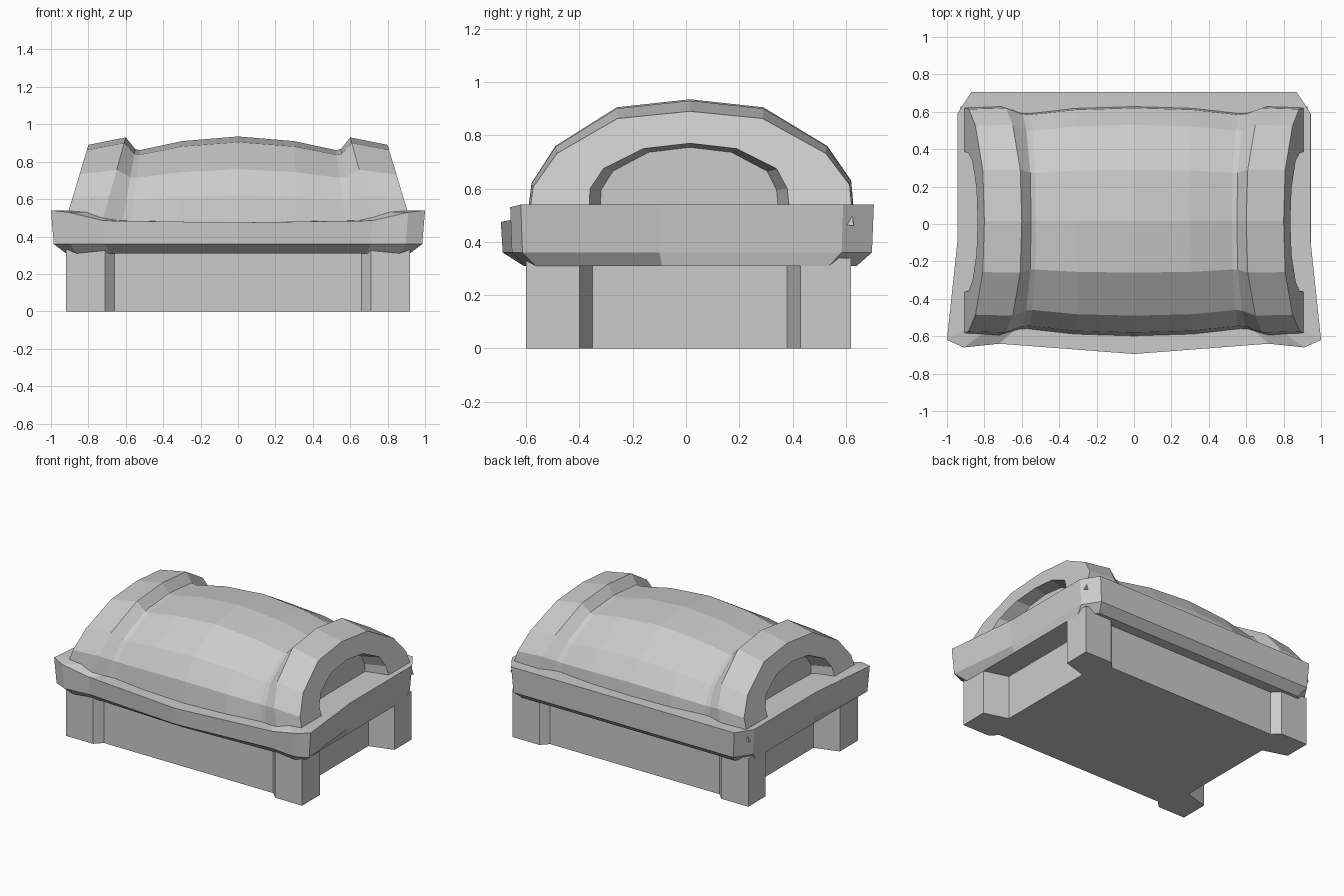
import bpy
import bmesh

cube = bpy.data.objects.get("Cube")
if cube:
    bpy.data.objects.remove(cube, do_unlink=True)

stone = bpy.data.materials.new("grey stone")
stone.use_nodes = True
GREY = (0.6, 0.6, 0.6, 1)
stone.diffuse_color = GREY
stone.node_tree.nodes["Principled BSDF"].inputs["Base Color"].default_value = GREY


def loft(name, rings, closed):
    """Skin matching rings of points and cap both ends."""
    bm = bmesh.new()
    rows = [[bm.verts.new(p) for p in ring] for ring in rings]
    n = len(rows[0])
    for a, b in zip(rows, rows[1:]):
        for i in range(n if closed else n - 1):
            j = (i + 1) % n
            bm.faces.new((a[i], a[j], b[j], b[i]))
    bm.faces.new(rows[0])
    bm.faces.new(rows[-1])
    if not closed:
        # close the hidden underside between the ends of the profiles
        bm.faces.new([r[0] for r in rows] + [r[-1] for r in reversed(rows)])
    bmesh.ops.recalc_face_normals(bm, faces=bm.faces)
    mesh = bpy.data.meshes.new(name)
    bm.to_mesh(mesh)
    bm.free()
    mesh.materials.append(stone)
    obj = bpy.data.objects.new(name, mesh)
    bpy.context.collection.objects.link(obj)
    return obj


def mirrored(half):
    """Complete a right-hand outline with its mirror image across x = 0."""
    return half + [(-p[0], *p[1:]) for p in reversed(half) if abs(p[0]) > 0.001]


# Base: block with four corner posts and recessed panels between them
plan = mirrored([(0.66, -0.55), (0.71, -0.6), (0.92, -0.6), (0.92, -0.4),
                 (0.75, -0.35), (0.75, 0.38), (0.92, 0.43), (0.92, 0.62),
                 (0.71, 0.62), (0.66, 0.57)])
loft("base_with_corner_posts",
     [[(x, y, z) for x, y in plan] for z in (0, 0.34)], True)

# Rim: thick slab with cut corners, sagging front edge and chamfered underside
edge = mirrored([(0, -0.695, 0.475), (0.72, -0.64, 0.485), (0.91, -0.66, 0.53),
                 (1, -0.62, 0.54), (0.945, -0.1, 0.54), (0.945, 0.59, 0.54),
                 (0.87, 0.705, 0.54)])


def under(x, y):
    if abs(x) > 0.93:
        x = 0.92 if x > 0 else -0.92
    else:
        x *= 0.95
    return x, max(-0.61, y * 0.91), 0.31


loft("rim", [[under(x, y) for x, y, z in edge],
             [(x * 0.985, y * 0.99, 0.36) for x, y, z in edge],
             edge,
             [(x * 0.8, y * 0.8, z) for x, y, z in edge]], True)

# Lid: barrel vault with a raised arch band and an alcove at each end
arch = [(-0.6, 0.46), (-0.58, 0.62), (-0.49, 0.76), (-0.26, 0.905),
        (0.015, 0.935), (0.29, 0.905), (0.53, 0.76), (0.62, 0.63), (0.635, 0.46)]
opening = [(-0.365, 0.5), (-0.36, 0.6), (-0.31, 0.675), (-0.16, 0.75),
           (0.015, 0.77), (0.19, 0.75), (0.34, 0.675), (0.38, 0.6), (0.39, 0.5)]


def section(profile, x_top, z_top, flare, width=1.0):
    """Profile scaled to a crown height; x spreads outwards lower down."""
    low, high = profile[0][1], profile[4][1]
    ring = []
    for y, z in profile:
        z = low + (z - low) * (z_top - low) / (high - low)
        ring.append((x_top + flare * (z_top - z), 0.015 + (y - 0.015) * width, z))
    return ring


half = [section(arch, 0, 0.935, 0),
        section(arch, 0.3, 0.91, 0.04, 0.985),
        section(arch, 0.525, 0.862, 0.12, 0.94),
        section(arch, 0.55, 0.868, 0.17, 0.945),
        section(arch, 0.6, 0.93, 0.28),
        section(arch, 0.8, 0.89, 0.3, 0.99),
        section(opening, 0.836, 0.77, 0.3),
        section(opening, 0.75, 0.755, 0, 0.89)]
other = [[(-x, y, z) for x, y, z in ring] for ring in reversed(half[1:])]
loft("vaulted_lid", other + half, False)
